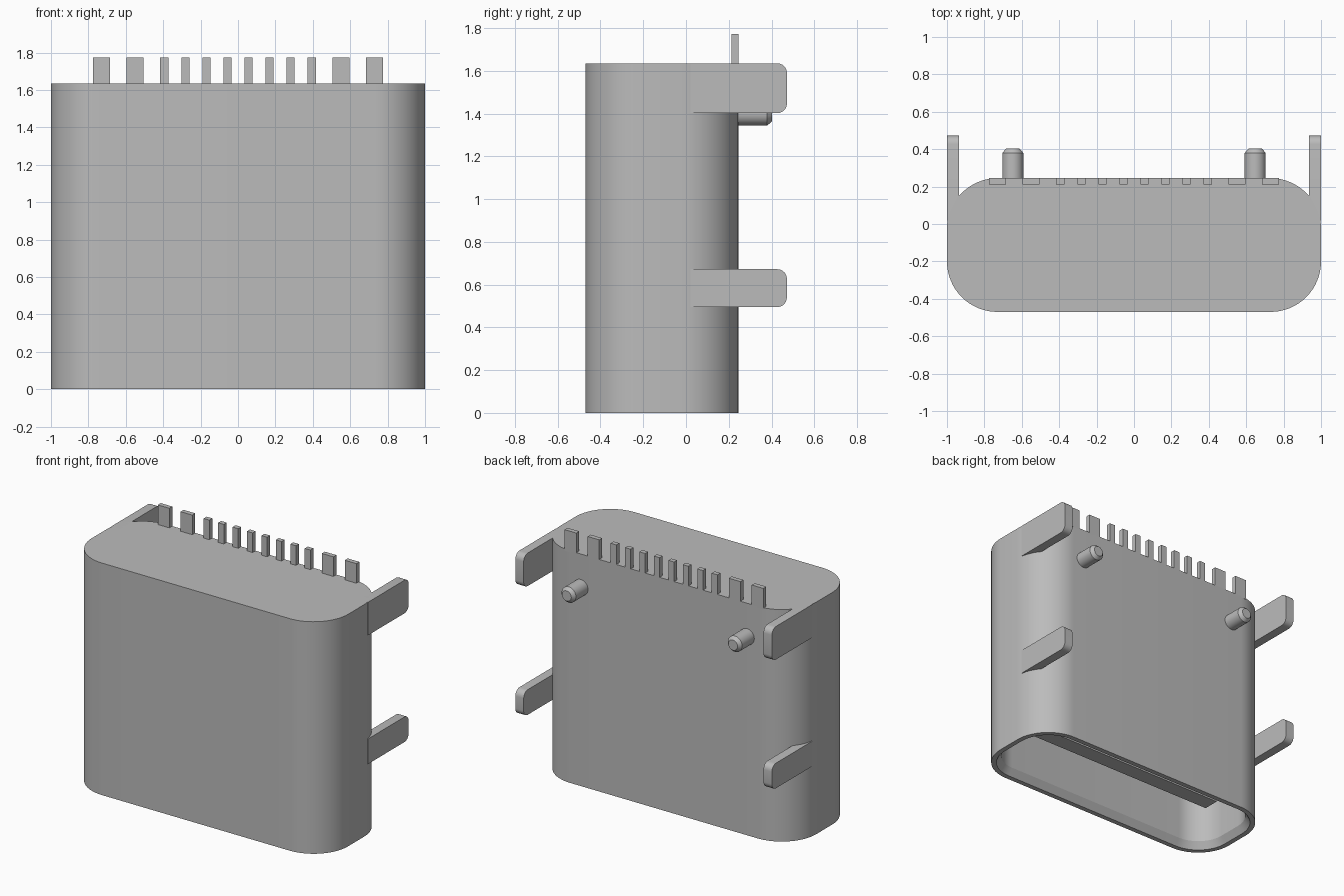
import bpy, bmesh, math
from mathutils import Matrix

if "Cube" in bpy.data.objects:
    bpy.data.objects.remove(bpy.data.objects["Cube"], do_unlink=True)

metal = bpy.data.materials.new("grey_metal")
metal.use_nodes = True
GREY = (0.5, 0.5, 0.5, 1)
metal.diffuse_color = GREY
metal.node_tree.nodes["Principled BSDF"].inputs["Base Color"].default_value = GREY

FRONT, BACK, TOP = -0.47, 0.245, 1.635
MID = (FRONT + BACK) / 2
HALF_DEPTH = (BACK - FRONT) / 2
CORNER = 0.27


def finish(name, bm, smooth=False):
    bmesh.ops.recalc_face_normals(bm, faces=bm.faces)
    mesh = bpy.data.meshes.new(name)
    bm.to_mesh(mesh)
    bm.free()
    obj = bpy.data.objects.new(name, mesh)
    bpy.context.collection.objects.link(obj)
    mesh.materials.append(metal)
    if smooth:
        bpy.ops.object.select_all(action="DESELECT")
        obj.select_set(True)
        bpy.context.view_layer.objects.active = obj
        bpy.ops.object.shade_smooth_by_angle(angle=math.radians(30))
    return obj


def rounded_ring(bm, inset, z, steps=16):
    """Rounded rectangle loop, inset from the outer outline."""
    r = CORNER - inset
    cx, cy = 1 - CORNER, HALF_DEPTH - CORNER
    ring = []
    for i, (sx, sy) in enumerate([(1, 1), (-1, 1), (-1, -1), (1, -1)]):
        for k in range(steps + 1):
            a = (i + k / steps) * math.pi / 2
            ring.append(bm.verts.new((sx * cx + r * math.cos(a),
                                      MID + sy * cy + r * math.sin(a), z)))
    return ring


def box(name, x, y, z):
    bm = bmesh.new()
    bmesh.ops.create_cube(bm, size=1)
    for v in bm.verts:
        v.co = [lo + (c + 0.5) * (hi - lo) for c, (lo, hi) in zip(v.co, (x, y, z))]
    return finish(name, bm)


# Hollow shell, open at the bottom, with a lead-in chamfer at the mouth
bm = bmesh.new()
rings = [rounded_ring(bm, inset, z) for inset, z in
         [(0, TOP), (0, 0), (0.035, 0), (0.067, 0.05), (0.067, 1.35)]]
for a, b in zip(rings, rings[1:]):
    for i in range(len(a)):
        j = (i + 1) % len(a)
        bm.faces.new((a[i], a[j], b[j], b[i]))
bm.faces.new(rings[0])
bm.faces.new(rings[-1])
finish("shell", bm, True)

# Tongue inside the cavity
box("tongue", (-0.77, 0.77), (-0.17, -0.055), (0.19, 1.37))


def mounting_tab(name, side, z0, z1, r=0.045, steps=6):
    """Flat leg reaching back, with rounded free corners."""
    end = 0.472
    profile = [(0.02, z1), (0.02, z0)]
    for cz, start in ((z0 + r, -math.pi / 2), (z1 - r, 0)):
        for k in range(steps + 1):
            a = start + k / steps * math.pi / 2
            profile.append((end - r + r * math.cos(a), cz + r * math.sin(a)))
    bm = bmesh.new()
    face = bm.faces.new([bm.verts.new((side * 0.935, y, z)) for y, z in profile])
    out = bmesh.ops.extrude_face_region(bm, geom=[face])
    # keep the starting face so the leg is closed
    moved = [g for g in out["geom"] if isinstance(g, bmesh.types.BMVert)]
    bmesh.ops.translate(bm, verts=moved, vec=(side * 0.065, 0, 0))
    finish(name, bm, True)


def locating_peg(name, x):
    """Round peg on the back with a chamfered end."""
    bm = bmesh.new()
    loops = []
    for r, y in ((0.056, 0.21), (0.056, 0.38), (0.036, 0.403)):
        c = bmesh.ops.create_circle(bm, segments=32, radius=r,
                                    matrix=Matrix.Translation((x, y, 1.4)) @
                                    Matrix.Rotation(math.pi / 2, 4, "X"))
        loops.append(c["verts"])
    for a, b in zip(loops, loops[1:]):
        for i in range(len(a)):
            j = (i + 1) % len(a)
            bm.faces.new((a[i], a[j], b[j], b[i]))
    bm.faces.new(loops[0])
    bm.faces.new(loops[-1])
    finish(name, bm, True)


# Paired parts on both sides: legs, pegs and contacts
for side, label in ((1, "left"), (-1, "right")):
    mounting_tab(f"upper_leg_{label}", side, 1.402, TOP)
    mounting_tab(f"lower_leg_{label}", side, 0.495, 0.672)
    locating_peg(f"peg_{label}", side * 0.648)
    contacts = [(0.0563 + 0.1125 * i, 0.022) for i in range(4)]
    contacts += [(0.55, 0.045), (0.729, 0.045)]
    for n, (x, half) in enumerate(contacts, 1):
        box(f"contact_{label}_{n}", (side * x - half, side * x + half),
            (0.212, BACK), (TOP - 0.01, 1.773))
